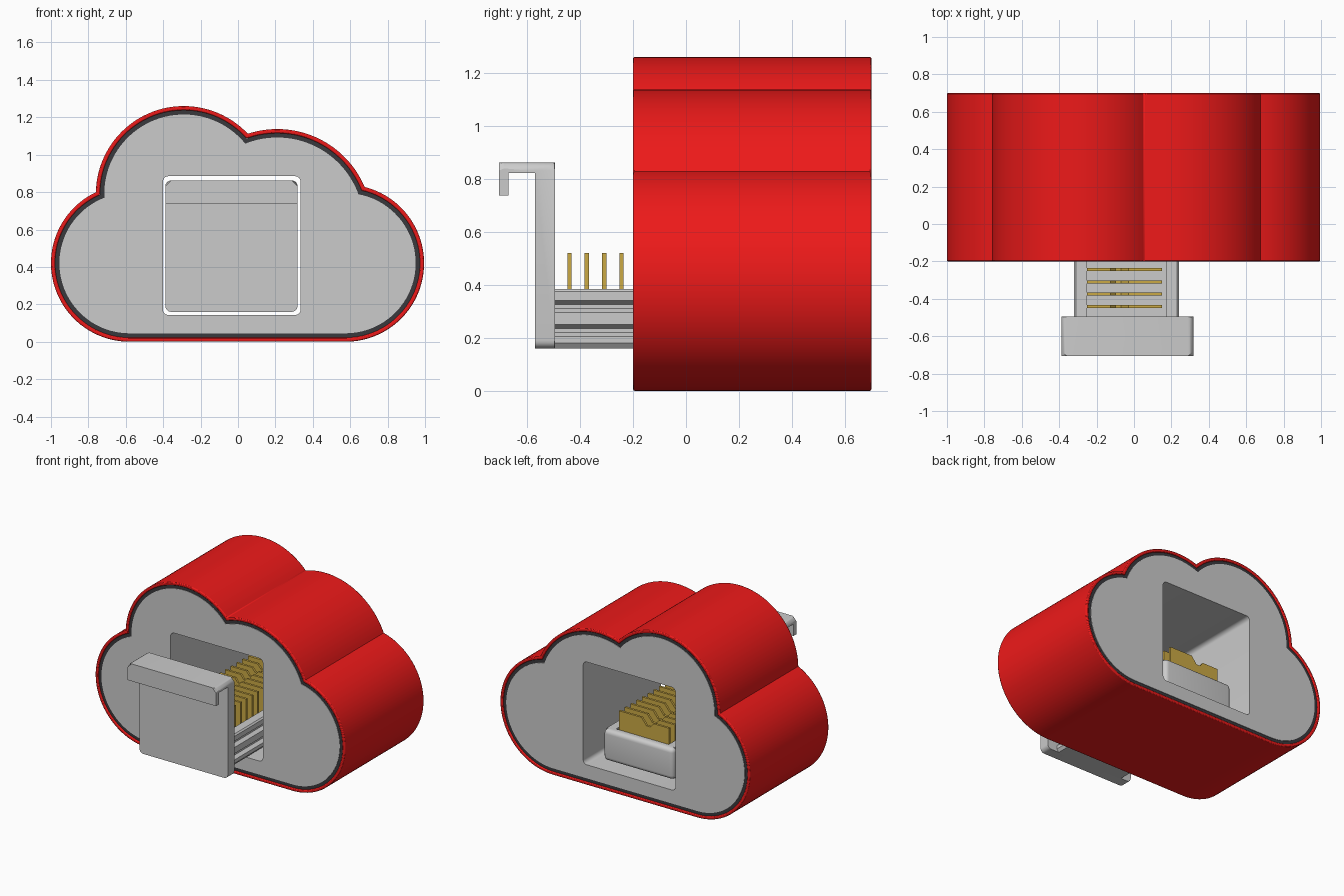
import bpy, bmesh, math
from mathutils import Vector

if "Cube" in bpy.data.objects:
    bpy.data.objects.remove(bpy.data.objects["Cube"])


def material(name, rgb):
    m = bpy.data.materials.new(name)
    m.diffuse_color = (*rgb, 1)
    m.use_nodes = True
    m.node_tree.nodes["Principled BSDF"].inputs["Base Color"].default_value = m.diffuse_color
    return m


RED = material("red", (0.85, 0.01, 0.01))
DARK = material("charcoal", (0.04, 0.04, 0.045))
GOLD = material("gold", (0.6, 0.4, 0.06))


def finish(name, bm, mat=None, smooth=True):
    bmesh.ops.recalc_face_normals(bm, faces=bm.faces)
    me = bpy.data.meshes.new(name)
    bm.to_mesh(me)
    bm.free()
    ob = bpy.data.objects.new(name, me)
    bpy.context.collection.objects.link(ob)
    if mat:
        me.materials.append(mat)
    if smooth:
        bpy.ops.object.select_all(action='DESELECT')
        ob.select_set(True)
        bpy.context.view_layer.objects.active = ob
        bpy.ops.object.shade_smooth_by_angle(angle=math.radians(30))
    return ob


def prism(loops, start, end, axis="y"):
    """Fill closed loops (outer + holes) and extrude along x or y."""
    bm = bmesh.new()
    for loop in loops:
        vs = [bm.verts.new((a, start, b) if axis == "y" else (start, a, b)) for a, b in loop]
        for i, v in enumerate(vs):
            bm.edges.new((v, vs[i - 1]))
    bmesh.ops.triangle_fill(bm, edges=bm.edges[:], use_beauty=True)
    ext = bmesh.ops.extrude_face_region(bm, geom=bm.faces[:])
    moved = [g for g in ext["geom"] if isinstance(g, bmesh.types.BMVert)]
    d = end - start
    bmesh.ops.translate(bm, verts=moved, vec=(0, d, 0) if axis == "y" else (d, 0, 0))
    return bm


# Cloud outline: four circles (x, z, radius), right to left
LOBES = [(0.575, 0.42, 0.42), (0.21, 0.63, 0.507), (-0.29, 0.79, 0.47), (-0.58, 0.42, 0.42)]


def upper_crossing(a, b):
    p, q = Vector(a[:2]), Vector(b[:2])
    d = (q - p).length
    t = (a[2] ** 2 - b[2] ** 2 + d * d) / (2 * d)
    h = math.sqrt(a[2] ** 2 - t * t)
    u = (q - p) / d
    n = Vector((-u.y, u.x))
    return max((p + u * t + n * h, p + u * t - n * h), key=lambda v: v.y)


def cloud(inset):
    lobes = [(x, z, r - inset) for x, z, r in LOBES]
    notches = [upper_crossing(a, b) for a, b in zip(lobes, lobes[1:])]
    first, last = lobes[0], lobes[-1]
    ends = [Vector((first[0], first[1] - first[2])), *notches, Vector((last[0], last[1] - last[2]))]
    pts = []
    for i, (x, z, r) in enumerate(lobes):
        a0 = math.atan2(ends[i].y - z, ends[i].x - x)
        a1 = math.atan2(ends[i + 1].y - z, ends[i + 1].x - x)
        if a1 < a0:
            a1 += 2 * math.pi
        n = 40
        stop = n + 1 if i == 3 else n
        for k in range(stop):
            a = a0 + (a1 - a0) * k / n
            pts.append((x + r * math.cos(a), z + r * math.sin(a)))
    return pts


def rounded_rect(x0, x1, z0, z1, r, n=6):
    pts = []
    for cx, cz, a0 in ((x1 - r, z0 + r, -90), (x1 - r, z1 - r, 0), (x0 + r, z1 - r, 90), (x0 + r, z0 + r, 180)):
        for k in range(n + 1):
            a = math.radians(a0 + 90 * k / n)
            pts.append((cx + r * math.cos(a), cz + r * math.sin(a)))
    return pts


# Red shell, dark liner and grey core with the square tunnel
shell = finish("outer_shell", prism([cloud(0), cloud(0.022)], -0.2, 0.7), RED)
bev = shell.modifiers.new("soft_rim", 'BEVEL')
bev.width, bev.segments, bev.limit_method, bev.angle_limit = 0.006, 2, 'ANGLE', math.radians(60)
finish("dark_liner", prism([cloud(0.022), cloud(0.045)], -0.192, 0.692), DARK)
finish("inner_body", prism([cloud(0.045), rounded_rect(-0.402, 0.335, 0.143, 0.885, 0.03)], -0.195, 0.695))

# Drawer front with hooked handle, corners rounded in front view
hook = [(-0.57, 0.16), (-0.495, 0.16), (-0.495, 0.862), (-0.705, 0.862),
        (-0.705, 0.737), (-0.67, 0.737), (-0.67, 0.822), (-0.57, 0.822)]
bm = prism([hook], -0.388, 0.318, "x")
corners = [e for e in bm.edges
           if abs(e.verts[0].co.x - e.verts[1].co.x) < 1e-4
           and all(abs(v.co.z - e.verts[0].co.z) < 1e-4 for v in e.verts)
           and (abs(e.verts[0].co.z - 0.16) < 1e-4 or abs(e.verts[0].co.z - 0.862) < 1e-4)]
bmesh.ops.bevel(bm, geom=corners, offset=0.03, segments=5, profile=0.5, affect='EDGES')
finish("drawer_front", bm)

# Tray: mirrored channel section with grooved side rails
CX = -0.04
half = [(0.265, 0.16), (0.28, 0.18), (0.28, 0.205), (0.255, 0.22), (0.255, 0.235), (0.28, 0.25),
        (0.28, 0.295), (0.255, 0.31), (0.255, 0.325), (0.28, 0.34), (0.28, 0.375), (0.27, 0.385),
        (0.21, 0.385), (0.21, 0.2)]
section = [(CX + x, z) for x, z in half] + [(CX - x, z) for x, z in reversed(half)]
finish("drawer_tray", prism([section], -0.5, 0.57))

# Rounded rear wall of the tray
bm = bmesh.new()
bmesh.ops.create_cube(bm, size=1)
for v in bm.verts:
    v.co = Vector((CX + v.co.x * 0.56, 0.58 + v.co.y * 0.05, 0.2725 + v.co.z * 0.225))
rear = [e for e in bm.edges if any(v.co.y > 0.6 for v in e.verts)]
bmesh.ops.bevel(bm, geom=rear, offset=0.03, segments=5, profile=0.5, affect='EDGES')
finish("tray_rear_wall", bm)

# Row of gold index cards with a notched top edge
card = [(-0.25, 0.2), (0.15, 0.2), (0.15, 0.52), (-0.03, 0.52), (-0.07, 0.47),
        (-0.1, 0.47), (-0.125, 0.5), (-0.25, 0.5)]
for i in range(16):
    y = -0.44 + i * 0.0655
    finish(f"card_{i + 1}", prism([card], y - 0.008, y + 0.008), GOLD, smooth=False)
